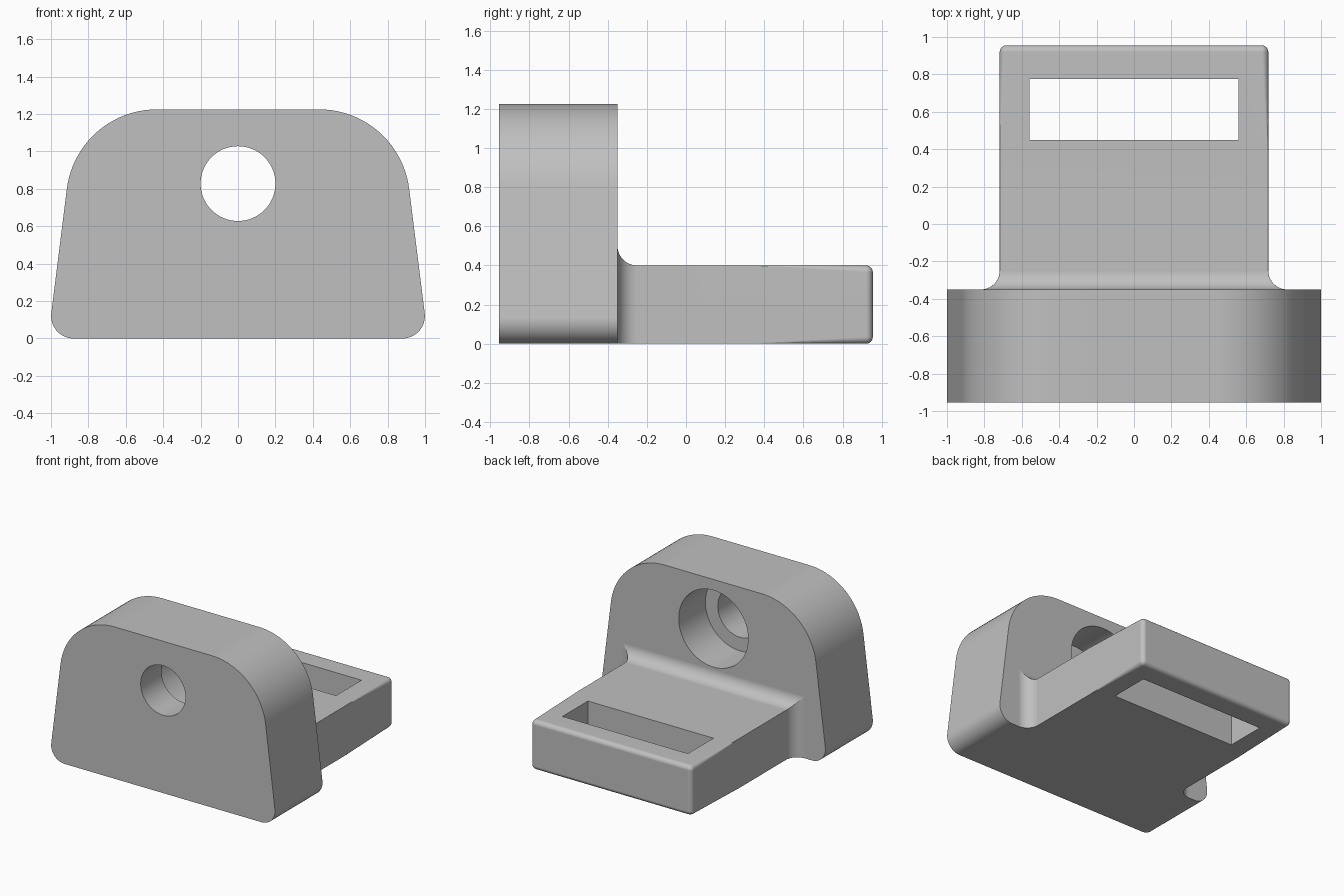
import bpy, bmesh, math
from mathutils import Vector

default = bpy.data.objects.get("Cube")
if default:
    bpy.data.objects.remove(default, do_unlink=True)

grey = bpy.data.materials.new("plain grey")
grey.use_nodes = True
COLOR = (0.53, 0.53, 0.53, 1)
grey.diffuse_color = COLOR
grey.node_tree.nodes["Principled BSDF"].inputs["Base Color"].default_value = COLOR


def rounded(corners, radii, steps):
    """Convex polygon with each corner replaced by a tangent arc."""
    points = []
    count = len(corners)
    for i, radius in enumerate(radii):
        p = Vector(corners[i])
        a = (Vector(corners[i - 1]) - p).normalized()
        b = (Vector(corners[(i + 1) % count]) - p).normalized()
        half = a.angle(b) / 2
        center = p + (a + b).normalized() * radius / math.sin(half)
        start = p + a * radius / math.tan(half) - center
        end = p + b * radius / math.tan(half) - center
        sweep = start.angle(end)
        for k in range(steps + 1):
            t = k / steps
            points.append(center + (start * math.sin((1 - t) * sweep)
                                    + end * math.sin(t * sweep)) / math.sin(sweep))
    return points


def loft(name, rings):
    """Skin (y, outline) rings into a closed solid."""
    bm = bmesh.new()
    loops = [[bm.verts.new((p.x, y, p.y)) for p in outline] for y, outline in rings]
    for low, high in zip(loops, loops[1:]):
        for i in range(len(low)):
            bm.faces.new((low[i - 1], low[i], high[i], high[i - 1]))
    bm.faces.new(loops[0])
    bm.faces.new(loops[-1])
    bmesh.ops.recalc_face_normals(bm, faces=bm.faces)
    mesh = bpy.data.meshes.new(name)
    bm.to_mesh(mesh)
    bm.free()
    mesh.materials.append(grey)
    obj = bpy.data.objects.new(name, mesh)
    bpy.context.collection.objects.link(obj)
    return obj


def combine(target, other, operation):
    """Apply a boolean and discard the second solid."""
    bpy.context.view_layer.objects.active = target
    mod = target.modifiers.new(operation, 'BOOLEAN')
    mod.object = other
    mod.operation = operation
    mod.solver = 'EXACT'
    bpy.ops.object.modifier_apply(modifier=mod.name)
    bpy.data.objects.remove(other, do_unlink=True)


FRONT, STEP, BACK = -0.955, -0.35, 0.955

# Upright block with leaning sides and rounded corners
outline = rounded([(-1.015, 0), (1.015, 0), (0.862, 1.225), (-0.862, 1.225)],
                  [0.12, 0.12, 0.485, 0.485], 20)
bracket = loft("bracket", [(FRONT, outline), (STEP, outline)])


# Tongue: flared into the block, edges softening towards the far end
def section(grow, corner, lift=0.0):
    w, top = 0.718 + grow, 0.4 + grow
    return rounded([(-w, lift), (w, lift), (w, top), (-w, top)], [corner] * 4, 5)


FLARE, SOFT, SHARP = 0.1, 0.035, 0.0008
rings = [(STEP - 0.02, section(FLARE, SHARP))]
for k in range(11):
    a = k / 10 * math.pi / 2
    rings.append((STEP + FLARE * (1 - math.cos(a)),
                  section(FLARE * (1 - math.sin(a)), SHARP)))
rings.append((0.34, section(0, SHARP)))
for k in range(7):
    a = k / 6 * math.pi / 2
    inset = SOFT * (1 - math.cos(a))
    rings.append((BACK - SOFT * (1 - math.sin(a)),
                  section(-inset, max(SOFT - inset, SHARP), inset)))
combine(bracket, loft("tongue", rings), 'UNION')

# Strap slot through the tongue
bpy.ops.mesh.primitive_cube_add(size=1, location=(0, 0.6125, 0.2))
slot = bpy.context.object
slot.scale = (1.12, 0.325, 1)
combine(bracket, slot, 'DIFFERENCE')

# Bolt hole, and a wider counterbore from the back
for radius, y0, y1 in ((0.2, -1.1, -0.2), (0.31, -0.69, -0.2)):
    bpy.ops.mesh.primitive_cylinder_add(vertices=64, radius=radius, depth=y1 - y0,
                                        location=(0, (y0 + y1) / 2, 0.828),
                                        rotation=(math.pi / 2, 0, 0))
    combine(bracket, bpy.context.object, 'DIFFERENCE')

# Single material and smooth shading with sharp edges kept
bracket.data.materials.clear()
bracket.data.materials.append(grey)
for face in bracket.data.polygons:
    face.material_index = 0
bpy.ops.object.select_all(action='DESELECT')
bracket.select_set(True)
bpy.context.view_layer.objects.active = bracket
bpy.ops.object.shade_smooth_by_angle(angle=math.radians(30))
weighted = bracket.modifiers.new("weighted normals", 'WEIGHTED_NORMAL')
weighted.keep_sharp = True
